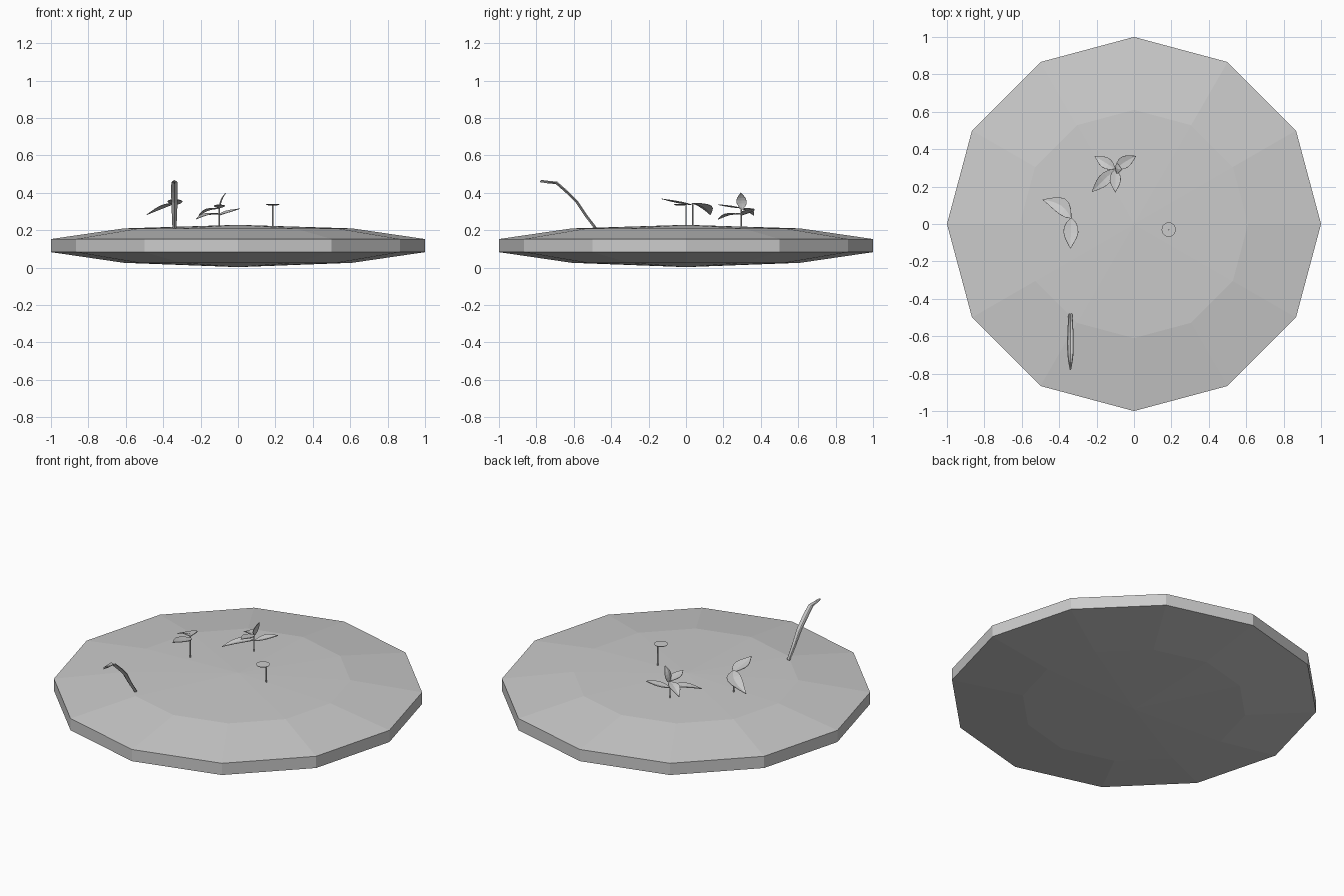
import bpy, math
from mathutils import Vector as V

if "Cube" in bpy.data.objects:
    bpy.data.objects.remove(bpy.data.objects["Cube"])


def make(name, verts, faces):
    me = bpy.data.meshes.new(name)
    me.from_pydata([tuple(v) for v in verts], [], faces)
    me.update()
    ob = bpy.data.objects.new(name, me)
    bpy.context.collection.objects.link(ob)
    return ob


def ring(c, r, n):
    return [V((c[0] + r * math.cos(2 * math.pi * i / n),
               c[1] + r * math.sin(2 * math.pi * i / n), c[2])) for i in range(n)]


def lathe(name, profile, center=(0, 0), n=12):
    # profile: (radius, z) from bottom to top, closed by end fans
    verts, faces = [], []
    for r, z in profile:
        verts += ring((center[0], center[1], z), r, n)
    for k in range(len(profile) - 1):
        for i in range(n):
            j = (i + 1) % n
            faces.append((k * n + i, k * n + j, (k + 1) * n + j, (k + 1) * n + i))
    return make(name, verts, faces)


def leaf(name, base, tip, width, bend=(0, 0, 0.01), side=None, cup=0.2, peak=0.85):
    # pointed blade with a folded midrib
    base, tip, bend = V(base), V(tip), V(bend)
    d = tip - base
    s = V(side) if side else d.cross(V((0, 0, 1)))
    s.normalize()
    nrm = s.cross(d).normalized()
    rows, verts, faces = 6, [], []
    for k in range(rows + 1):
        t = k / rows
        c = base + d * t + bend * math.sin(math.pi * t)
        w = max(width / 2 * math.sin(math.pi * t ** peak), 0.001)
        verts += [c - s * w + nrm * w * cup, c, c + s * w + nrm * w * cup]
    for k in range(rows):
        for i in range(2):
            a = k * 3 + i
            faces.append((a, a + 1, a + 4, a + 3))
    ob = make(name, verts, faces)
    m = ob.modifiers.new("thickness", 'SOLIDIFY')
    m.thickness, m.offset = 0.003, 0
    return ob


def stem(name, x, y, top, r=0.004):
    return lathe(name, [(r, 0.215), (r, top)], (x, y), 5)


# twelve-sided ground slab with bevelled, slightly domed faces
lathe("ground_disc", [(0.001, 0.003), (0.61, 0.026), (1, 0.083),
                      (1, 0.153), (0.61, 0.21), (0.001, 0.229)])

# curved grass blade with shallow V section
path = [(-.48, .215, .009), (-.53, .28, .012), (-.58, .355, .015), (-.635, .41, .016),
        (-.69, .458, .015), (-.735, .462, .010), (-.775, .468, .002)]
bv, bf = [], []
for y, z, w in path:
    bv += [(-.34 - w, y, z), (-.34, y - .005, z - .008), (-.34 + w, y, z)]
for k in range(len(path) - 1):
    for i in range(2):
        a = k * 3 + i
        bf.append((a, a + 1, a + 4, a + 3))
blade = make("grass_blade", bv, bf)
m = blade.modifiers.new("thickness", 'SOLIDIFY')
m.thickness, m.offset = 0.006, 0

# two-leaf sprout
stem("sprout_stem", -.34, .035, .345)
leaf("sprout_leaf_back", (-.335, .03, .345), (-.488, .13, .283), .085, (.02, .02, .008))
leaf("sprout_leaf_front", (-.335, .035, .335), (-.34, -.13, .368), .08, (0, 0, -.004))

# round single-leaf seedling
stem("seedling_stem", .186, .0, .335)
lathe("seedling_leaf", [(.001, .332), (.03, .334), (.039, .341), (.001, .341)], (.186, -.03), 10)

# five-leaf plant
stem("plant_stem", -.1, .295, .325)
leaf("plant_leaf_low", (-.1, .295, .285), (-.225, .172, .259), .065, (0, 0, .01))
leaf("plant_leaf_right", (-.1, .295, .28), (.01, .363, .315), .065, (0, .005, 0))
leaf("plant_leaf_left", (-.1, .295, .315), (-.21, .363, .28), .06, (0, 0, .01))
leaf("plant_leaf_front", (-.1, .295, .318), (-.1, .17, .337), .06, (0, 0, -.002))
leaf("plant_leaf_top", (-.1, .3, .31), (-.065, .293, .4), .055, (-.01, 0, .005), (0, 1, 0))
